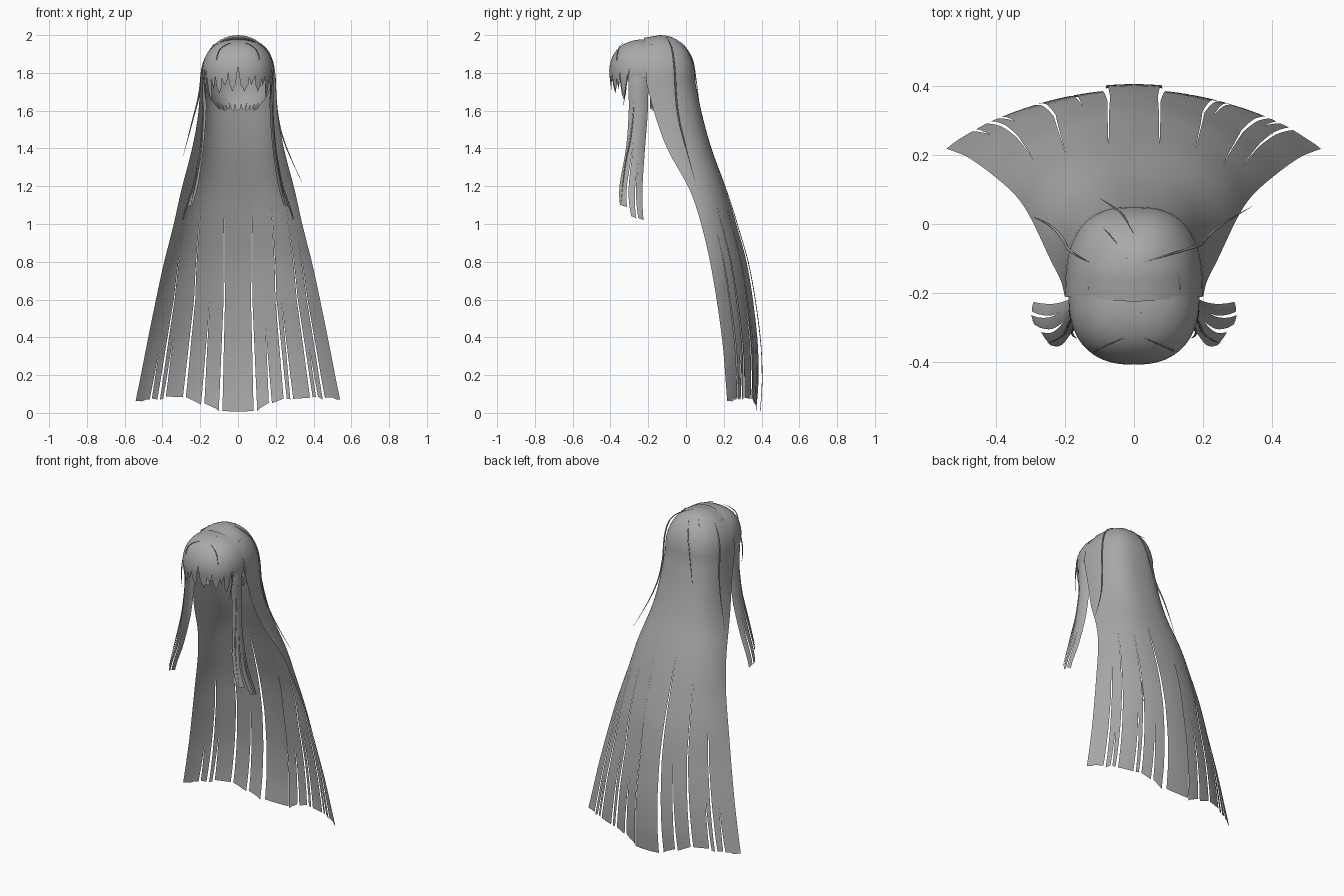
import bpy, bmesh, math, random
from mathutils import Vector

if "Cube" in bpy.data.objects:
    bpy.data.objects.remove(bpy.data.objects["Cube"])

random.seed(4)
hair = bpy.data.materials.new("grey_hair")
hair.diffuse_color = (0.40, 0.40, 0.40, 1)
hair.use_nodes = True
hair.node_tree.nodes["Principled BSDF"].inputs["Base Color"].default_value = hair.diffuse_color


def table(rows, z):
    """Smooth lookup in rows of (z, a, b, ...), z falling."""
    z = max(min(z, rows[0][0]), rows[-1][0])
    i = next(k for k in range(len(rows) - 1) if z >= rows[k + 1][0])
    p, q = rows[i], rows[i + 1]
    o, r = rows[max(i - 1, 0)], rows[min(i + 2, len(rows) - 1)]
    h = q[0] - p[0]
    f = (z - p[0]) / h
    out = []
    for k in range(1, len(p)):
        m0 = (q[k] - o[k]) / (q[0] - o[0]) * h
        m1 = (r[k] - p[k]) / (r[0] - p[0]) * h
        out.append((2*f**3 - 3*f*f + 1) * p[k] + (f**3 - 2*f*f + f) * m0
                   + (3*f*f - 2*f**3) * q[k] + (f**3 - f*f) * m1)
    return out


def power(v, e):
    return math.copysign(abs(v) ** e, v)


def sheet(name, point, edges, slits, gap, rows, bottom, cols=4):
    """Hair sheet cut into strips; slits[i] is the height where cut i opens."""
    bm = bmesh.new()
    for i in range(len(edges) - 1):
        grid = []
        for z in rows:
            line = []
            for c in range(cols + 1):
                f = c / cols
                z2 = max(z, bottom(i, f))
                a, b = edges[i], edges[i + 1]
                if i > 0:
                    a += gap * max(0, (slits[i-1] - z2) / slits[i-1])
                if i < len(edges) - 2:
                    b -= gap * max(0, (slits[i] - z2) / slits[i])
                line.append(bm.verts.new(point(a + (b - a) * f, z2)))
            grid.append(line)
        for g, h in zip(grid, grid[1:]):
            for c in range(cols):
                bm.faces.new((g[c], h[c], h[c+1], g[c+1]))
    bmesh.ops.remove_doubles(bm, verts=bm.verts, dist=0.0004)
    bmesh.ops.dissolve_degenerate(bm, edges=bm.edges, dist=0.0002)
    me = bpy.data.meshes.new(name)
    bm.to_mesh(me)
    bm.free()
    for p in me.polygons:
        p.use_smooth = True
    me.materials.append(hair)
    ob = bpy.data.objects.new(name, me)
    bpy.context.collection.objects.link(ob)
    return ob


def wisp(name, pts, width=0.004):
    """Thin tapered strand along a path."""
    cu = bpy.data.curves.new(name, 'CURVE')
    cu.dimensions = '3D'
    cu.bevel_depth, cu.bevel_resolution, cu.resolution_u = width, 1, 6
    sp = cu.splines.new('NURBS')
    sp.points.add(len(pts) - 1)
    for i, p in enumerate(pts):
        sp.points[i].co = (*p, 1)
        sp.points[i].radius = 0.1 + 0.9 * math.sin(math.pi * i / (len(pts) - 1))
    sp.use_endpoint_u, sp.order_u = True, 3
    cu.materials.append(hair)
    ob = bpy.data.objects.new(name, cu)
    bpy.context.collection.objects.link(ob)


def dome(z, base, height, n=2.2):
    q = min(1, max(0, (z - base) / height))
    return (1 - q ** n) ** (1 / n)


def steps(a, b, n):
    return [a + (b - a) * i / n for i in range(n + 1)]


def round_rows(base, height, n):
    return [base + height * math.cos(i / n * math.pi / 2) for i in range(n + 1)]


# Crown and long back curtain: half width, front edge y, back y by height
BACK = [(1.75, .20, -.21, .05), (1.58, .211, -.165, .085), (1.4, .243, -.10, .135),
        (1.18, .30, .02, .215), (1.0, .34, .08, .27), (.76, .40, .135, .333),
        (.4, .475, .19, .382), (.17, .52, .21, .388), (0, .555, .222, .375)]
ARC = math.radians(55)
xs = [-.54, -.462, -.42, -.39, -.285, -.185, -.09, .09, .17, .25, .285, .39, .42, .455, .54]
slits = [.32, .95, .4, 1.1, .6, 1.2, 1.2, .45, 1.1, .6, 1.1, .35, .95]
edges = [math.asin(x / .54 * math.sin(ARC)) / ARC * math.pi / 2 for x in xs]
cut = [(random.uniform(0, .02), random.uniform(0, .02)) for _ in xs]


def back_point(t, z):
    if z > 1.75:
        k = dome(z, 1.75, .25)
        w, yf, yb = .2 * k, -.225 + .015 * k, -.14 + .19 * k
    else:
        w, yf, yb = table(BACK, z)
    # The cross-section opens from a half round at the neck to a shallow arc
    f = min(1, max(0, (1.6 - z) / 1.0))
    e = .75 + .25 * f
    a = math.pi / 2 + (ARC - math.pi / 2) * f
    s, c = math.sin(t * a / (math.pi / 2)), math.cos(t * a / (math.pi / 2))
    x = w * power(s / math.sin(a), e)
    y = yf + (yb - yf) * max(0, (c - math.cos(a)) / (1 - math.cos(a))) ** e
    if edges[6] < t < edges[7]:
        y += .016 * max(0, 1.2 - z)
    # Crown slopes down a little to the front
    drop = .015 * min(1, max(0, (-.14 - y) / .085)) * min(1, max(0, (z - 1.85) / .12))
    return Vector((x, y, z - drop))


def back_bottom(i, f):
    x = xs[i] + (xs[i+1] - xs[i]) * f
    jag = 0 if abs(x) <= .0901 else cut[i][0] * (1 - f) + cut[i][1] * f
    return .008 + .06 * min(1, max(0, abs(x) - .08) / .2) + jag - (.01 if abs(x) > .5 else 0)


back_rows = round_rows(1.75, .25, 14) + steps(1.7, .1, 32) + [.05, 0]
sheet("back_hair", back_point, edges, slits, .024, back_rows, back_bottom)


# Front cap with jagged fringe
def fringe_point(t, z):
    k = dome(z, 1.79, .188, 2.4)
    tuck = max(0, 1.8 - z) * .12
    return Vector(((.19 * k - tuck) * power(math.sin(t), .82),
                   -.21 - (.197 * k - tuck) * abs(math.cos(t)) ** .86, z))


fr = [math.radians(a) for a in (-90, -60, -46, -36, -23, -12, 0, 14, 24, 38, 47, 61, 90)]
tips = [1.76, 1.65, 1.715, 1.69, 1.73, 1.70, 1.70, 1.735, 1.70, 1.73, 1.67, 1.76]


def fringe_bottom(i, f):
    return tips[i] + (0 if i in (0, 11) else .04 * abs(2 * f - 1))


sheet("fringe", fringe_point, fr, [1.8, 1.77, 1.8, 1.76, 1.8, 1.83, 1.77, 1.8, 1.76, 1.8, 1.8],
      .75, round_rows(1.79, .188, 12) + steps(1.78, 1.64, 9), fringe_bottom)

# Inner scalp and nape with a ragged lower edge
NAPE = [(1.95, .13, -.03), (1.85, .175, .015), (1.75, .175, .03), (1.68, .155, .03),
        (1.63, .12, .02), (1.59, .085, .01)]


def nape_point(t, z):
    w, yb = table(NAPE, z)
    return Vector((w * power(math.sin(t), .85), -.19 + (yb + .19) * abs(math.cos(t)) ** .85, z))


nape_edges = [math.radians(a) for a in range(-90, 91, 12)]
sheet("nape", nape_point, nape_edges, [1.63] * (len(nape_edges) - 2), 1.5,
      steps(1.95, 1.59, 14), lambda i, f: 1.595 + .015 * abs(2 * f - 1) + .005 * (i % 3), 2)

# Side locks hanging before the shoulders: x, front y, rear y by height
LOCK = [(1.86, .175, -.30, -.205), (1.75, .188, -.305, -.20), (1.6, .188, -.303, -.202),
        (1.4, .203, -.318, -.217), (1.2, .233, -.352, -.23), (1.1, .262, -.35, -.23),
        (1.02, .285, -.33, -.225)]


def lock_point(side):
    def point(u, z):
        x, y0, y1 = table(LOCK, z)
        x += -.02 * (2 * u - 1) ** 2 + .025 * u * min(1, max(0, (1.4 - z) / .35))
        return Vector((side * x, y0 + (y1 - y0) * u, z))
    return point


for side, label in ((-1, "left"), (1, "right")):
    sheet(label + "_side_lock", lock_point(side), [0, .36, .7, 1], [1.42, 1.3], .24,
          steps(1.86, 1.02, 22), lambda i, f: (1.09, 1.03, 1.02)[i] + .012 * (1 - f))
    # Fine strands beside each lock
    wisp(label + "_lock_strand", [(side * .18, -.27, 1.75), (side * .185, -.28, 1.5),
                                  (side * .205, -.33, 1.3), (side * .25, -.345, 1.1)], .004)
    wisp(label + "_temple_strand", [(side * .17, -.29, 1.85), (side * .19, -.32, 1.75),
                                    (side * .165, -.33, 1.63)], .006)
    # Small loose strands around the hairline
    wisp(label + "_hairline_strand", [(side * .03, -.33, 1.96), (side * .09, -.355, 1.945),
                                      (side * .12, -.37, 1.87), (side * .12, -.365, 1.76)], .003)

# Long flyaway strands at the sides and short ones on the crown
wisp("right_flyaway", [(.03, -.11, 1.995), (.13, -.08, 1.965), (.195, -.06, 1.85), (.2, -.05, 1.6),
                       (.25, .0, 1.4), (.34, .05, 1.22)], .005)
wisp("left_flyaway", [(-.13, -.11, 1.95), (-.19, -.08, 1.87), (-.2, -.05, 1.7),
                      (-.24, .0, 1.55), (-.29, .02, 1.36)], .005)
wisp("crown_strand_a", [(0, -.03, 1.972), (-.03, .03, 1.90), (-.06, .05, 1.8), (-.10, .075, 1.6)], .003)
wisp("crown_strand_b", [(-.02, -.10, 1.995), (-.05, -.05, 1.975), (-.09, -.01, 1.935)], .003)
wisp("crown_strand_c", [(.02, -.255, 1.976), (.10, -.24, 1.955), (.165, -.225, 1.9), (.195, -.22, 1.76)], .003)
